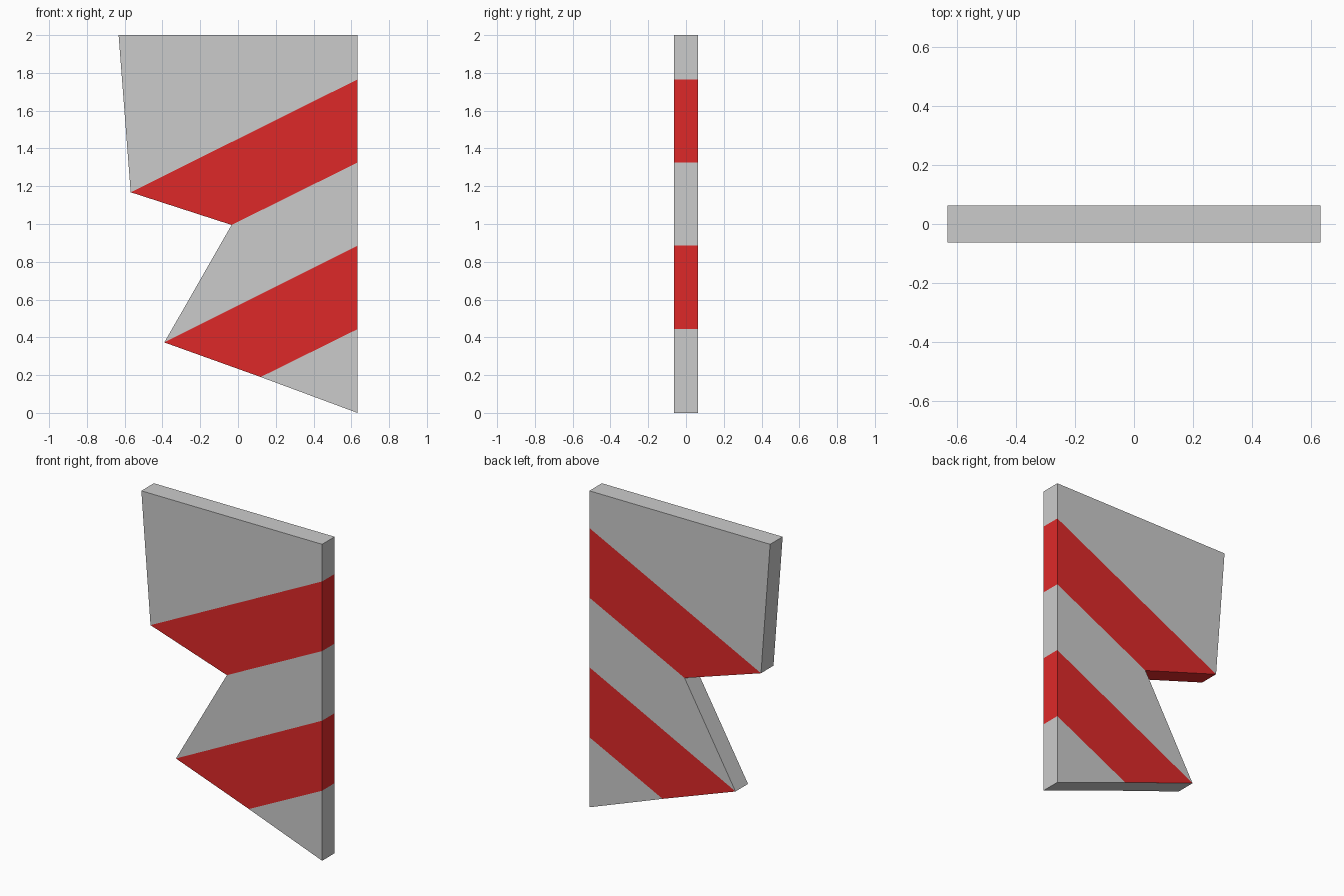
import bpy, bmesh

if "Cube" in bpy.data.objects:
    bpy.data.objects.remove(bpy.data.objects["Cube"])

HALF_T = 0.0625
R = 0.632

# Outline in (x, z), counter-clockwise seen from the front
outline = [
    (-R, 2.0), (-0.568, 1.168), (-0.034, 0.995), (-0.39, 0.373), (0.12, 0.19),
    (R, 0.0), (R, 0.443), (R, 0.885), (R, 1.325), (R, 1.765), (R, 2.0),
]
GREY, RED = 0, 1
# Diagonal bands as outline indices with their colour
bands = [
    ((0, 1, 9, 10), GREY),
    ((1, 2, 8, 9), RED),
    ((2, 3, 7, 8), GREY),
    ((3, 4, 6, 7), RED),
    ((4, 5, 6), GREY),
]
red_edges = {1, 6, 8}   # outline edges whose rim is painted

red = bpy.data.materials.new("red_paint")
red.diffuse_color = (0.73, 0.022, 0.022, 1)
red.use_nodes = True
red.node_tree.nodes["Principled BSDF"].inputs["Base Color"].default_value = red.diffuse_color

bm = bmesh.new()
front = [bm.verts.new((x, -HALF_T, z)) for x, z in outline]
back = [bm.verts.new((x, HALF_T, z)) for x, z in outline]

# Front and back panels
for ids, colour in bands:
    bm.faces.new([front[i] for i in ids]).material_index = colour
    bm.faces.new([back[i] for i in reversed(ids)]).material_index = colour

# Rim around the outline
n = len(outline)
for i in range(n):
    j = (i + 1) % n
    rim = bm.faces.new((front[j], front[i], back[i], back[j]))
    rim.material_index = RED if i in red_edges else GREY

bmesh.ops.recalc_face_normals(bm, faces=bm.faces)
mesh = bpy.data.meshes.new("striped_panel")
bm.to_mesh(mesh)
bm.free()
mesh.materials.append(None)   # bare grey
mesh.materials.append(red)
panel = bpy.data.objects.new("striped_panel", mesh)
bpy.context.collection.objects.link(panel)
